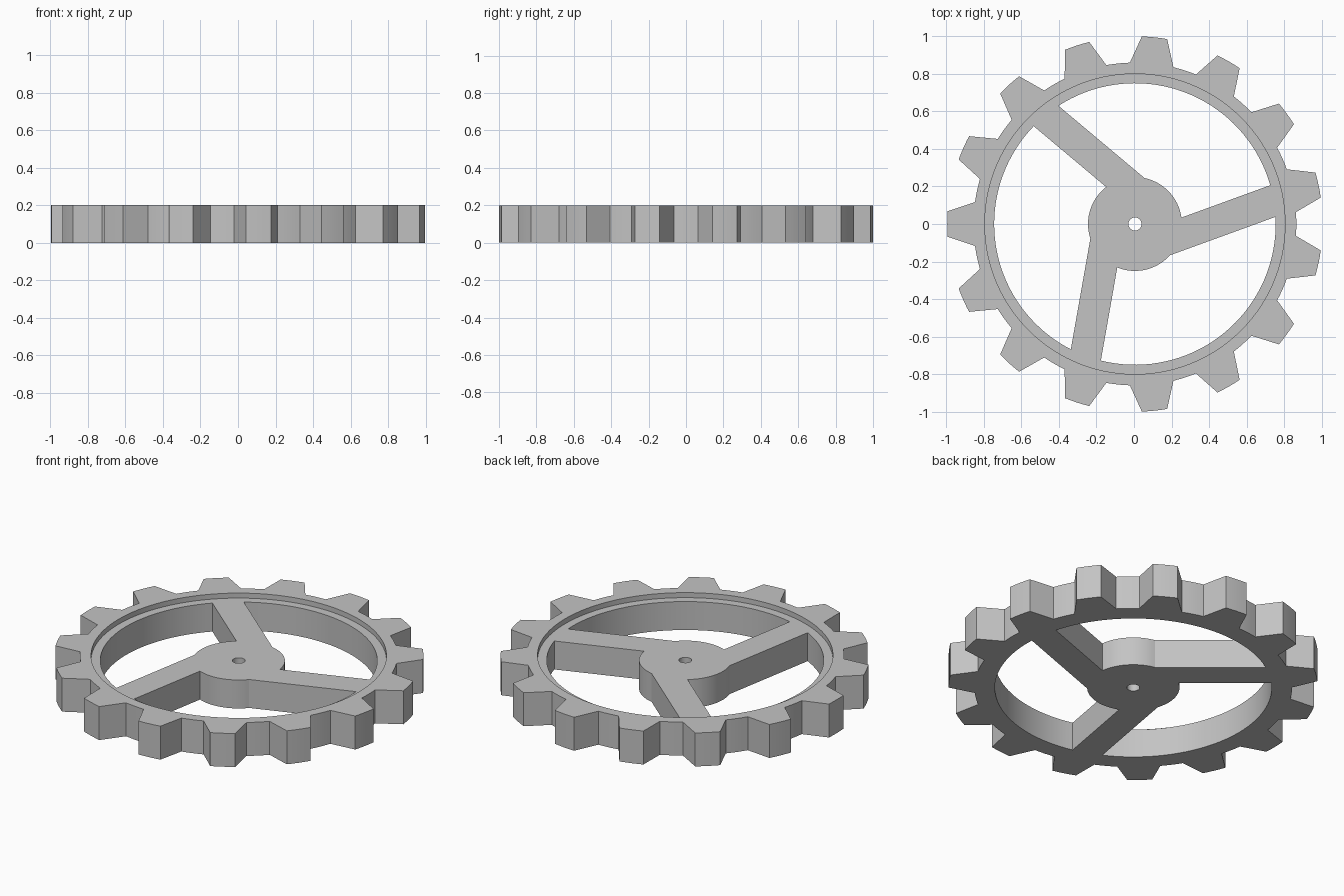
import bpy
import bmesh
from math import asin, cos, radians, sin

if "Cube" in bpy.data.objects:
    bpy.data.objects.remove(bpy.data.objects["Cube"])

TEETH, SPOKES = 15, 3
HEIGHT, LEDGE_Z = 0.2, 0.17          # full rim height, lower web height
TIP_R, ROOT_R, LIP_R, RING_R, HUB_R, BORE_R = 1.0, 0.86, 0.8, 0.75, 0.25, 0.035
CENTRE_X = 0.005
SPOKE_ANGLE = radians(20)
EDGE_A, EDGE_B = -0.0525, -0.2205    # spoke side offsets from the axis


def arc(r, start, end, steps):
    """Points along an arc, both ends included."""
    angles = [start + (end - start) * i / steps for i in range(steps + 1)]
    return [(CENTRE_X + r * cos(a), r * sin(a)) for a in angles]


def circle(r, steps):
    return arc(r, 0, radians(360), steps)[:-1]


def tooth_outline():
    points = []
    pitch, tip, root = radians(360 / TEETH), radians(3.9), radians(7.8)
    for i in range(TEETH):
        a = radians(180) + i * pitch
        points += arc(TIP_R, a - tip, a + tip, 4)
        points += arc(ROOT_R, a + root, a + pitch - root, 4)
    return points


def window(i):
    """Opening between two neighbouring offset spokes."""
    turn = radians(360 / SPOKES)
    a = SPOKE_ANGLE + i * turn
    b = a + turn
    outer = arc(RING_R, a + asin(EDGE_A / RING_R), b + asin(EDGE_B / RING_R), 36)
    inner = arc(HUB_R, b + asin(EDGE_B / HUB_R), a + asin(EDGE_A / HUB_R), 20)
    return outer + inner


bm = bmesh.new()


def wall(points, z0, z1):
    """Upright wall along a closed profile; returns its bottom and top edges."""
    rings = [[bm.verts.new((x, y, z)) for x, y in points] for z in (z0, z1)]
    n = len(points)
    for i in range(n):
        j = (i + 1) % n
        bm.faces.new((rings[0][i], rings[0][j], rings[1][j], rings[1][i]))
    return [[bm.edges.get((r[i], r[(i + 1) % n])) for i in range(n)] for r in rings]


def fill(*loops):
    bmesh.ops.triangle_fill(bm, edges=[e for loop in loops for e in loop], use_beauty=True)


# Walls: toothed outside, raised lip, spoke windows and axle bore
outside = wall(tooth_outline(), 0, HEIGHT)
lip = wall(circle(LIP_R, 120), LEDGE_Z, HEIGHT)
holes = [wall(window(i), 0, LEDGE_Z) for i in range(SPOKES)]
holes.append(wall(circle(BORE_R, 32), 0, LEDGE_Z))

# Flat faces: underside, sunken web with spokes, top of the rim
fill(outside[0], *[h[0] for h in holes])
fill(lip[0], *[h[1] for h in holes])
fill(outside[1], lip[1])
bmesh.ops.recalc_face_normals(bm, faces=bm.faces[:])

mesh = bpy.data.meshes.new("spoked_gear")
bm.to_mesh(mesh)
bm.free()
gear = bpy.data.objects.new("spoked_gear", mesh)
bpy.context.collection.objects.link(gear)

# Single plain grey
grey = bpy.data.materials.new("plain_grey")
grey.use_nodes = True
colour = (0.55, 0.55, 0.55, 1)
grey.diffuse_color = colour
grey.node_tree.nodes["Principled BSDF"].inputs["Base Color"].default_value = colour
mesh.materials.append(grey)

# Smooth round walls, crisp corners
bpy.context.view_layer.objects.active = gear
gear.select_set(True)
bpy.ops.object.shade_smooth_by_angle(angle=radians(20))
